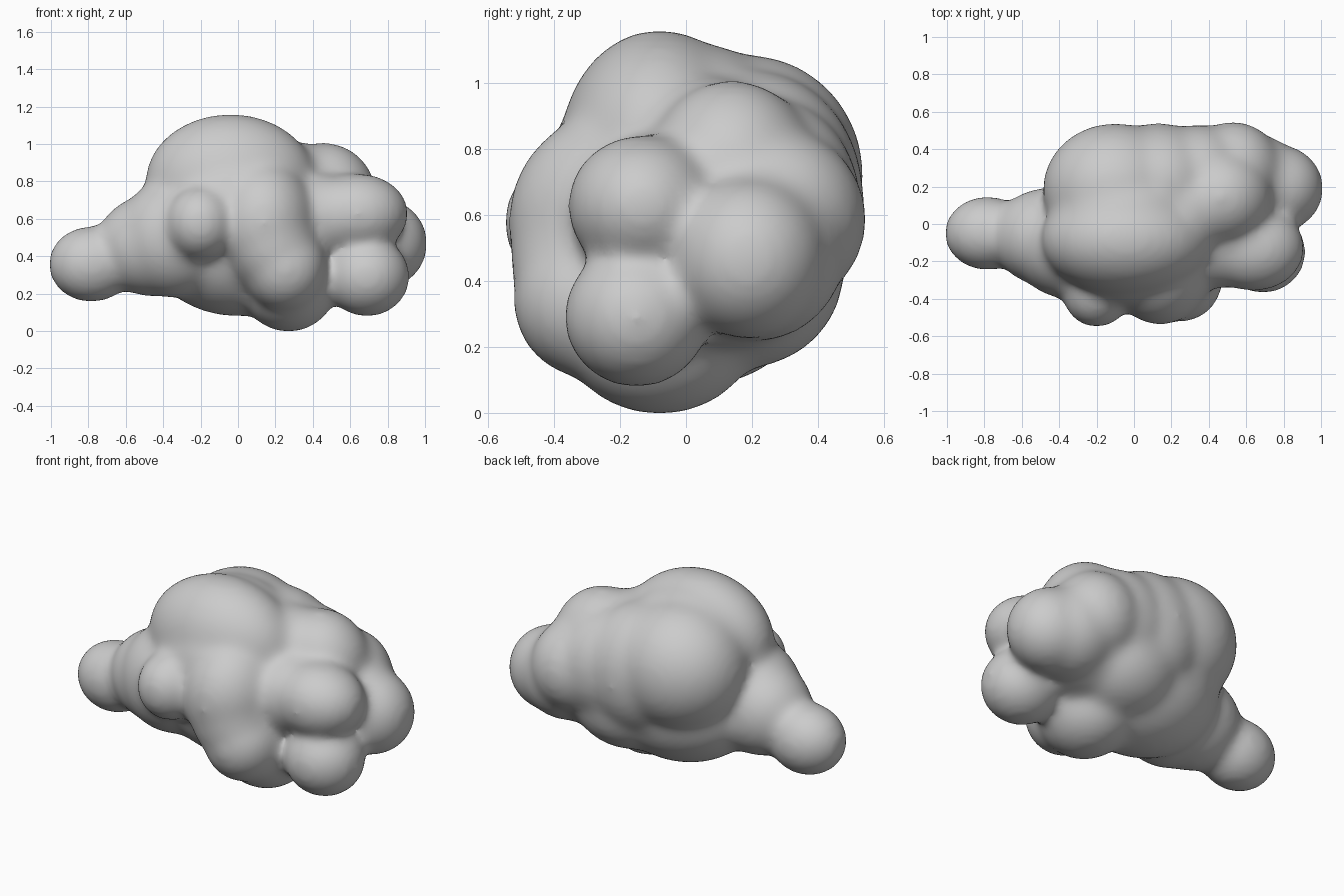
import bpy, bmesh
from mathutils import Matrix

cube = bpy.data.objects.get("Cube")
if cube:
    bpy.data.objects.remove(cube, do_unlink=True)

grey = bpy.data.materials.new("cloud grey")
grey.use_nodes = True
grey.diffuse_color = (0.6, 0.6, 0.6, 1)
grey.node_tree.nodes["Principled BSDF"].inputs["Base Color"].default_value = (0.6, 0.6, 0.6, 1)

# Puffs: centre, radii
puffs = {
    "tail tip": ((-0.785, -0.05, 0.35), (0.215, 0.18, 0.187)),
    "tail root": ((-0.46, -0.07, 0.45), (0.29, 0.25, 0.26)),
    "tail blend": ((-0.34, -0.12, 0.49), (0.30, 0.27, 0.31)),
    "belly": ((0.0, 0.03, 0.45), (0.48, 0.38, 0.37)),
    "back belly": ((0.25, 0.18, 0.43), (0.34, 0.29, 0.29)),
    "top dome": ((-0.04, -0.08, 0.79), (0.45, 0.29, 0.355)),
    "dome front": ((0.0, -0.18, 0.70), (0.36, 0.24, 0.25)),
    "dome bridge": ((-0.05, 0.05, 0.77), (0.40, 0.28, 0.33)),
    "back dome": ((-0.10, 0.185, 0.71), (0.38, 0.345, 0.36)),
    "back middle": ((0.13, 0.21, 0.64), (0.34, 0.32, 0.38)),
    "back bridge": ((0.34, 0.24, 0.62), (0.28, 0.28, 0.32)),
    "shoulder": ((0.46, 0.14, 0.71), (0.27, 0.25, 0.28)),
    "shoulder bridge": ((0.28, 0.08, 0.70), (0.28, 0.26, 0.30)),
    "back shoulder": ((0.53, 0.28, 0.58), (0.25, 0.255, 0.26)),
    "end puff": ((0.77, 0.19, 0.46), (0.23, 0.22, 0.23)),
    "end bridge": ((0.64, 0.21, 0.48), (0.26, 0.26, 0.26)),
    "end base": ((0.48, 0.14, 0.45), (0.30, 0.28, 0.25)),
    "upper side puff": ((0.64, -0.13, 0.62), (0.26, 0.215, 0.20)),
    "side bridge": ((0.45, -0.10, 0.60), (0.24, 0.23, 0.22)),
    "lower side puff": ((0.69, -0.15, 0.285), (0.215, 0.205, 0.20)),
    "bottom puff": ((0.27, -0.08, 0.25), (0.25, 0.29, 0.25)),
    "front low puff": ((0.25, -0.29, 0.33), (0.21, 0.22, 0.22)),
    "front bridge": ((0.18, -0.25, 0.45), (0.24, 0.27, 0.25)),
    "front middle": ((0.14, -0.21, 0.57), (0.27, 0.32, 0.33)),
    "front nub": ((-0.20, -0.36, 0.57), (0.165, 0.175, 0.18)),
}


def grown(radius):
    """Radius that softens down to the wanted one."""
    return radius + 0.0035 / radius


bm = bmesh.new()
for centre, radii in puffs.values():
    scale = Matrix.Diagonal((*map(grown, radii), 1))
    bmesh.ops.create_icosphere(bm, subdivisions=4, radius=1,
                               matrix=Matrix.Translation(centre) @ scale)
mesh = bpy.data.meshes.new("puffs")
bm.to_mesh(mesh)
bm.free()
cloud = bpy.data.objects.new("cloud", mesh)
bpy.context.collection.objects.link(cloud)

# Fuse the puffs into one skin and soften the creases
fuse = cloud.modifiers.new("fuse", "REMESH")
fuse.mode = "VOXEL"
fuse.voxel_size = 0.02
soften = cloud.modifiers.new("soften", "SMOOTH")
soften.factor = 0.5
soften.iterations = 40
graph = bpy.context.evaluated_depsgraph_get()
skin = bpy.data.meshes.new_from_object(cloud.evaluated_get(graph))
cloud.modifiers.clear()
cloud.data = skin

# Stand the cloud on the ground
skin.transform(Matrix.Translation((0, 0, -min(v.co.z for v in skin.vertices))))

skin.materials.clear()
skin.materials.append(grey)
skin.shade_smooth()
